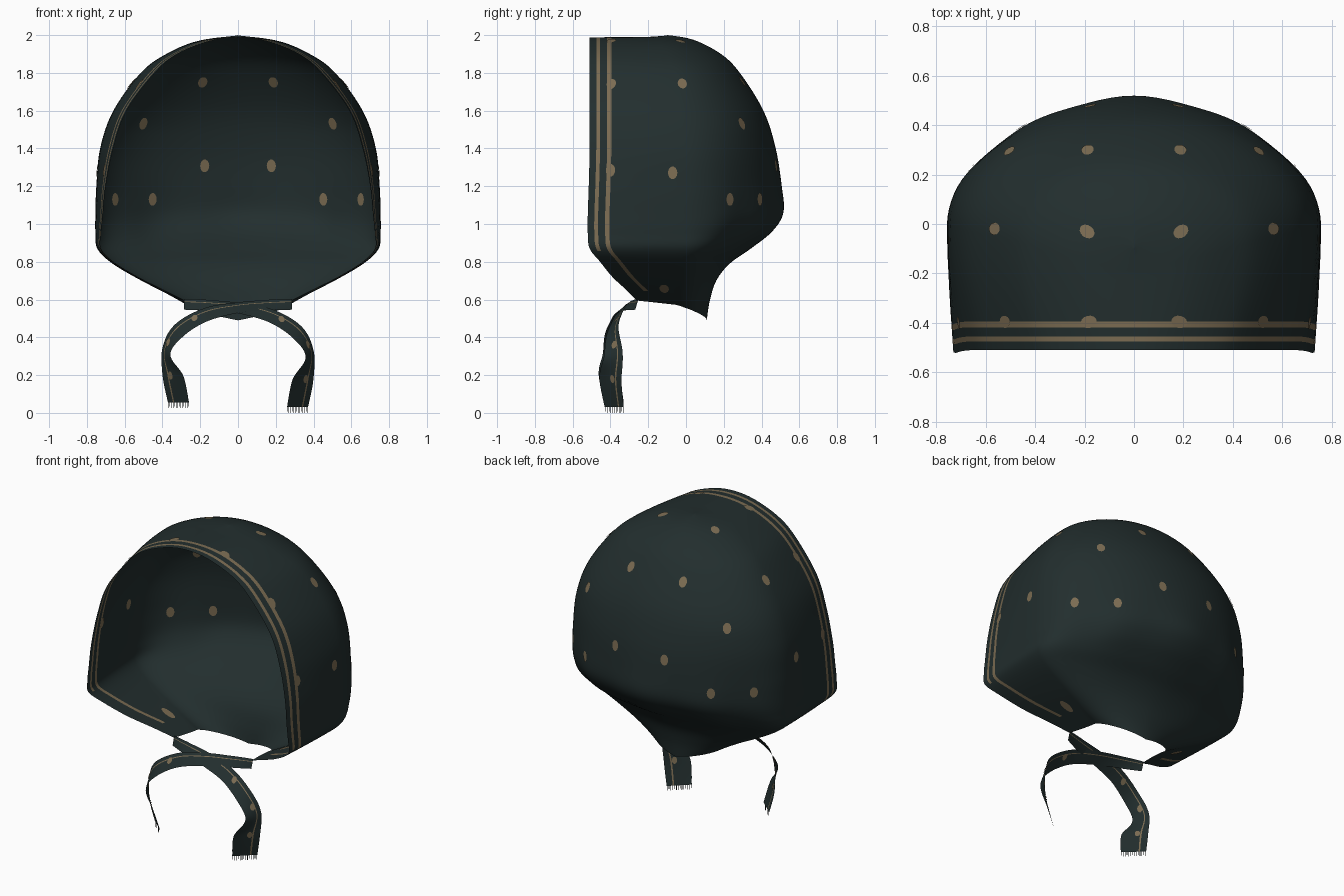
import bpy, math
from mathutils import Vector
from mathutils.bvhtree import BVHTree

if "Cube" in bpy.data.objects:
    bpy.data.objects.remove(bpy.data.objects["Cube"])


def material(name, rgb):
    m = bpy.data.materials.new(name)
    m.diffuse_color = (*rgb, 1)
    m.use_nodes = True
    m.node_tree.nodes["Principled BSDF"].inputs["Base Color"].default_value = m.diffuse_color
    return m


CLOTH = material("dark green cloth", (0.016, 0.027, 0.027))
TAN = material("tan print", (0.20, 0.15, 0.085))
THREAD = material("black thread", (0.008, 0.012, 0.012))


def make(name, verts, faces, mats, index=None, smooth=True):
    me = bpy.data.meshes.new(name)
    me.from_pydata([tuple(v) for v in verts], [], faces)
    for m in mats:
        me.materials.append(m)
    for i, p in enumerate(me.polygons):
        p.use_smooth = smooth
        if index:
            p.material_index = index[i]
    ob = bpy.data.objects.new(name, me)
    bpy.context.collection.objects.link(ob)
    return ob


def spline(rows, steps):
    """Catmull-Rom through padded rows (first and last are ghosts)."""
    out = []
    for i in range(1, len(rows) - 2):
        for k in range(steps):
            t = k / steps
            out.append([0.5 * (2 * b + (c - a) * t + (2 * a - 5 * b + 4 * c - d) * t * t
                               + (3 * b - a - 3 * c + d) * t ** 3)
                        for a, b, c, d in zip(*rows[i - 1:i + 3])])
    return out + [list(rows[-2])]


def grid_faces(nr, nc):
    return [(r * nc + c, r * nc + c + 1, (r + 1) * nc + c + 1, (r + 1) * nc + c)
            for r in range(nr - 1) for c in range(nc - 1)]


# Scarf: stacked U-shaped sections, open at the front
# front z, back z, rim half width, widest half width, front y, bend y, back y
ROWS = [
    (1.988, 2.00, 0.00, 0.00, -.51, -.20, -.10),
    (1.968, 1.975, 0.15, 0.21, -.51, -.15, 0.04),
    (1.90, 1.90, 0.32, 0.38, -.51, -.10, 0.185),
    (1.80, 1.80, 0.44, 0.515, -.51, -.06, 0.285),
    (1.60, 1.60, 0.59, 0.66, -.51, -.03, 0.41),
    (1.40, 1.40, 0.66, 0.73, -.51, -.01, 0.475),
    (1.20, 1.20, 0.70, 0.75, -.515, 0.0, 0.505),
    (1.05, 1.06, 0.715, 0.755, -.52, 0.0, 0.51),
    (0.95, 0.96, 0.725, 0.755, -.52, 0.0, 0.45),
    (0.87, 0.87, 0.725, 0.745, -.51, 0.0, 0.34),
    (0.80, 0.79, 0.66, 0.675, -.455, -.01, 0.23),
    (0.72, 0.70, 0.53, 0.54, -.39, -.02, 0.16),
    (0.65, 0.59, 0.39, 0.385, -.315, -.04, 0.125),
    (0.595, 0.49, 0.28, 0.26, -.26, -.05, 0.11),
]
r1 = ROWS[1]
ghost = (r1[0], r1[1], -r1[2], -r1[3], *r1[4:])
sections = spline([ghost] + ROWS + [ROWS[-1]], 6)

STRIPE = [0, 0.035, 0.055, 0.092, 0.115]     # distances from the rim
N_SIDE, N_BACK = 6, 26


def half_section(row):
    zf, zb, xr, X, yf, yc, yb = row
    L = yc - yf
    ds = STRIPE + [STRIPE[-1] + (L - STRIPE[-1]) * k / N_SIDE for k in range(1, N_SIDE + 1)]
    # soft pleats that fade out towards the crown
    amp = 0.013 * math.exp(-((zb - 0.98) / 0.2) ** 2)
    pinch = 0.04 * max(0, min(1, (1.5 - zb) / 0.4))
    pts = []
    for d in ds:
        s = d / L
        x = xr + (X - xr) * math.sin(s * math.pi / 2)
        pts.append((x, yf + d, zf + (zb - zf) * 0.22 * s))
    for k in range(1, N_BACK + 1):
        a = k / N_BACK * math.pi / 2
        f = 1 + amp * math.cos((math.pi / 2 - a) * 10) * math.sin(a) - pinch * math.sin(2 * a) ** 2
        s = 0.22 + 0.78 * k / N_BACK
        pts.append((X * math.cos(a) * f, yc + (yb - yc) * math.sin(a) * f, zf + (zb - zf) * s))
    return pts


verts, nc = [], 0
for row in sections:
    right = half_section(row)
    left = [(-x, y, z) for x, y, z in right[:-1]]
    full = right + left[::-1]
    nc = len(full)
    verts += full
faces = grid_faces(len(sections), nc)
# outer stripe stops at the cheek corner, inner stripe runs on below it
index = []
for i in range(len(faces)):
    col, z = i % (nc - 1), sections[i // (nc - 1)][0]
    outer = col in (1, nc - 3) and z > 0.86
    inner = col in (3, nc - 5) and z > 0.66
    index.append(int(outer or inner))
make("scarf", verts, faces, [CLOTH, TAN], index)
tree = BVHTree.FromPolygons([Vector(v) for v in verts], faces)

# Printed dots: thin plates on both faces of the cloth
DOTS = [(.19, .31, 1.76), (.19, -.03, 1.97), (.56, -.02, 1.74), (.5, .29, 1.53),
        (.18, .49, 1.31), (.45, .385, 1.13), (.64, .22, 1.13), (.735, -.07, 1.27),
        (.42, -.115, .67), (.18, -.395, 1.96), (.52, -.395, 1.74), (.68, -.395, 1.28)]


def add_dot(vs, fs, centre, normal, rx, rz):
    side = normal.cross(Vector((0, 0, 1))).normalized()
    up = side.cross(normal).normalized()
    for off in (-0.003, 0.003):
        n = len(vs)
        for k in range(14):
            a = k * math.tau / 14
            vs.append(centre + side * rx * math.cos(a) + up * rz * math.sin(a) + normal * off)
        fs.append(tuple(range(n, n + 14)))


vs, fs = [], []
for x, y, z in DOTS:
    for s in (1, -1):
        p, n, _, _ = tree.find_nearest(Vector((s * x, y, z)))
        add_dot(vs, fs, p, n, 0.025, 0.034 if z > 0.8 else 0.05)
make("scarf_dots", vs, fs, [TAN], smooth=False)

# Tie straps: x, y, z, width direction (3), width
TIE = [
    (-.285, -.26, .575, 0, .3, .95, .06),
    (-.15, -.30, .57, 0, .65, .7, .075),
    (0, -.33, .555, 0, .75, .6, .09),
    (.17, -.36, .515, .05, .65, .7, .10),
    (.31, -.39, .43, .5, .6, .5, .10),
    (.38, -.385, .31, .4, .9, .2, .11),
    (.345, -.40, .18, .68, .73, 0, .16),
    (.315, -.38, .03, .74, .67, 0, .15),
]
ACROSS = [-.5, -.25, 0, .2, .26, .5]
for name, s, lift in (("right", 1, 0), ("left", -1, 0.025)):
    path = spline([TIE[0]] + TIE + [TIE[-1]], 8)
    verts, centres = [], []
    for i, (x, y, z, wx, wy, wz, w) in enumerate(path):
        t = i / (len(path) - 1)
        c = Vector((s * x, y - (0.008 if s < 0 else 0) * math.sin(t * math.pi), z + lift * t * t))
        d = Vector((s * wx, wy, wz)).normalized()
        centres.append((c, d, w))
        verts += [c + d * w * a for a in ACROSS]
    n = len(ACROSS)
    faces = grid_faces(len(path), n)
    make(name + "_tie", verts, faces, [CLOTH, TAN], [int(i % (n - 1) == 3) for i in range(len(faces))])

    # dots down the tie
    vs, fs = [], []
    for i in (27, 37, 48):
        c, d, w = centres[i]
        tangent = centres[i + 1][0] - centres[i - 1][0]
        add_dot(vs, fs, c + d * w * 0.1, d.cross(tangent).normalized(), 0.016, 0.022)
    make(name + "_tie_dots", vs, fs, [TAN], smooth=False)

    # fringe of loose threads at the end
    c, d, w = centres[-1]
    vs, fs = [], []
    for k in range(14):
        p = c + d * w * (k / 13 - 0.5) * 0.96
        drop = Vector((0, 0, -0.03 if k % 3 else -0.022))
        h = d * 0.0018
        b = len(vs)
        vs += [p - h, p + h, p + h + drop, p - h + drop]
        fs.append((b, b + 1, b + 2, b + 3))
    make(name + "_fringe", vs, fs, [THREAD], smooth=False)
